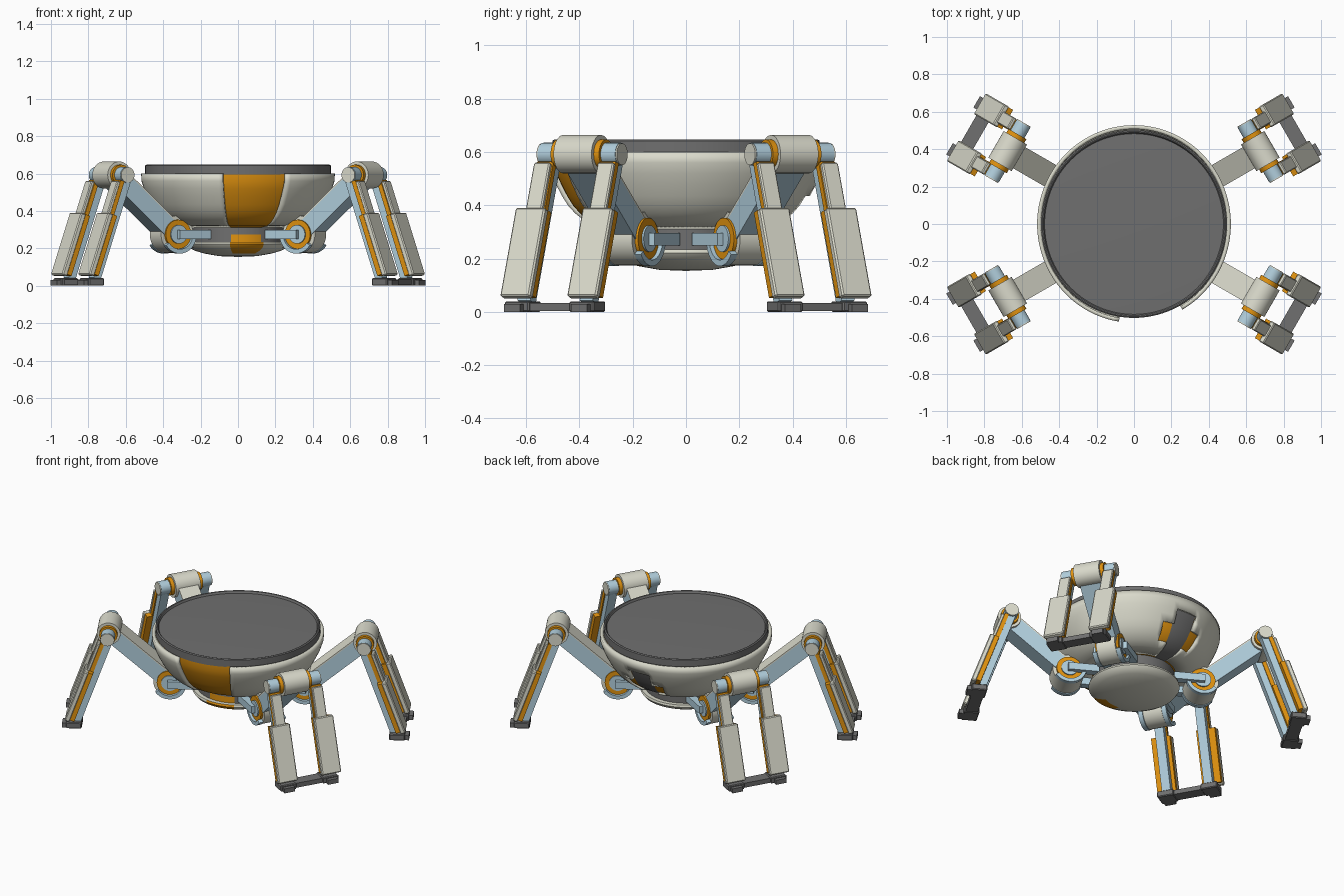
import bpy, bmesh, math
from mathutils import Matrix, Vector

if "Cube" in bpy.data.objects:
    bpy.data.objects.remove(bpy.data.objects["Cube"])

def mat(name, rgb):
    m = bpy.data.materials.new(name)
    m.diffuse_color = (*rgb, 1)
    m.use_nodes = True
    m.node_tree.nodes["Principled BSDF"].inputs["Base Color"].default_value = m.diffuse_color
    return m

WHITE = mat("off_white", (0.70, 0.70, 0.60))
BLUE = mat("pale_blue", (0.44, 0.62, 0.72))
ORANGE = mat("orange", (0.75, 0.29, 0.005))
DARK = mat("dark_grey", (0.16, 0.16, 0.16))

def finish(name, bm, mats, smooth=True):
    me = bpy.data.meshes.new(name)
    bm.to_mesh(me)
    bm.free()
    for m in mats:
        me.materials.append(m)
    ob = bpy.data.objects.new(name, me)
    bpy.context.collection.objects.link(ob)
    if smooth:
        bpy.ops.object.select_all(action='DESELECT')
        ob.select_set(True)
        bpy.context.view_layer.objects.active = ob
        bpy.ops.object.shade_smooth_by_angle(angle=math.radians(30))
    return ob

def revolve(name, profile, mats, index=None, skip=None, n=120):
    """Spin an (r, z) profile running top to bottom; rules get (azimuth, r, z)."""
    bm = bmesh.new()
    rings = []
    for r, z in profile:
        rings.append([bm.verts.new((r * math.cos(2 * math.pi * i / n),
                                    r * math.sin(2 * math.pi * i / n), z)) for i in range(n)])
    for j in range(len(profile) - 1):
        r = (profile[j][0] + profile[j + 1][0]) / 2
        z = (profile[j][1] + profile[j + 1][1]) / 2
        for i in range(n):
            az = (i + 0.5) * 360 / n
            if skip and skip(az, r, z):
                continue
            k = (i + 1) % n
            f = bm.faces.new((rings[j][i], rings[j + 1][i], rings[j + 1][k], rings[j][k]))
            f.material_index = index(az, r, z) if index else 0
    bmesh.ops.remove_doubles(bm, verts=bm.verts, dist=1e-5)
    bmesh.ops.delete(bm, geom=[v for v in bm.verts if not v.link_faces], context='VERTS')
    return finish(name, bm, mats)

# ---------- body ----------
def front_gap(az):
    return 261 < az < 300

def back_window(az, z):
    d = abs(az - 90)
    return (d < 9 and z < 0.53) or (d < 18 and 0.34 < z < 0.435)

bowl = [(0.518, 0.60), (0.516, 0.56), (0.503, 0.52), (0.485, 0.48), (0.462, 0.435),
        (0.44, 0.40), (0.413, 0.37), (0.375, 0.34), (0.33, 0.322), (0.25, 0.312)]

shell = revolve("bowl_shell", bowl, [WHITE],
                skip=lambda az, r, z: front_gap(az) or back_window(az, z))
shell.scale.y = 1.02
sol = shell.modifiers.new("thickness", 'SOLIDIFY')
sol.thickness = 0.02
sol.offset = -1
revolve("inner_bowl", [(0.45, 0.598)] + [(r - 0.017, z - 0.002) for r, z in bowl] + [(0.1, 0.31)],
        [ORANGE, DARK, WHITE],
        index=lambda az, r, z: 1 if abs(az - 90) < 9 else
        (2 if z > 0.59 and not front_gap(az) else 0))

# lid with a shallow rim
lid = revolve("lid", [(0, 0.640), (0.25, 0.638), (0.42, 0.634), (0.478, 0.632), (0.484, 0.645),
                      (0.490, 0.647), (0.497, 0.642), (0.497, 0.595), (0, 0.595)], [DARK])
lid.scale.y = 1.01

# core and bottom cap
revolve("core", [(0, 0.33), (0.245, 0.33), (0.245, 0.275), (0.245, 0.22), (0, 0.22)],
        [DARK, ORANGE], index=lambda az, r, z: int(front_gap(az) and 0.22 < z < 0.26 and r > 0.2))
revolve("bottom_cap", [(0, 0.235), (0.272, 0.235), (0.276, 0.222), (0.262, 0.203), (0.23, 0.187),
                       (0.18, 0.172), (0.1, 0.158), (0, 0.154)], [WHITE, ORANGE],
        index=lambda az, r, z: int(front_gap(az) and r > 0.19))

# ---------- legs ----------
def prism(name, pts, t0, t1, material, az, bevel=0.0):
    """Extrude an (r, z) outline across the leg from t0 to t1, then turn it to azimuth az."""
    bm = bmesh.new()
    f = bm.faces.new([bm.verts.new((r, t0, z)) for r, z in pts])
    ext = bmesh.ops.extrude_face_region(bm, geom=[f])
    bmesh.ops.translate(bm, vec=(0, t1 - t0, 0),
                        verts=[v for v in ext["geom"] if isinstance(v, bmesh.types.BMVert)])
    if bevel:
        bmesh.ops.bevel(bm, geom=bm.edges[:], offset=bevel, segments=1, affect='EDGES')
    bmesh.ops.recalc_face_normals(bm, faces=bm.faces)
    bm.transform(Matrix.Rotation(math.radians(az), 4, 'Z'))
    return finish(name, bm, [material], smooth=len(pts) > 8)

def arc(c, rad, a0, a1, n):
    return [(c[0] + rad * math.cos(math.radians(a0 + (a1 - a0) * i / n)),
             c[1] + rad * math.sin(math.radians(a0 + (a1 - a0) * i / n))) for i in range(n + 1)]

def disc(c, rad, n=32):
    return arc(c, rad, 0, 360, n)[:-1]

def strip(p, q, a0, a1, b0, b1):
    """Box outline along the line p-q: a runs along it, b is offset to the upper/outer side."""
    d = (Vector(q) - Vector(p)).normalized()
    o = Vector((-d.y, d.x))
    return [tuple(Vector(p) + d * a + o * b) for a, b in ((a0, b0), (a1, b0), (a1, b1), (a0, b1))]

def rect(r0, r1, z0, z1):
    return [(r0, z0), (r1, z0), (r1, z1), (r0, z1)]

HIP, KNEE, FOOT = (0.41, 0.275), (0.78, 0.592), (0.98, 0.03)

# hook under the hip joint
hook = arc(HIP, 0.103, 180, 325, 16) + arc(HIP, 0.08, 325, 180, 16)

for leg, az in (("back_right", 30), ("back_left", 150), ("front_left", 210), ("front_right", 330)):
    def part(name, pts, t0, t1, m, bevel=0.0):
        prism(f"{leg}_{name}", pts, t0, t1, m, az, bevel)

    # hip and upper arm
    part("hip_drum", disc(HIP, 0.1), -0.06, 0.06, WHITE)
    part("hip_ring", disc(HIP, 0.078), -0.074, 0.074, ORANGE)
    part("hip_pin", disc(HIP, 0.05), -0.082, 0.082, BLUE)
    part("upper_arm", strip(HIP, KNEE, 0.03, 0.485, -0.052, 0.045), -0.065, 0.065, BLUE)
    part("arm_cover", strip(HIP, KNEE, 0.06, 0.45, 0.045, 0.053), -0.065, 0.065, WHITE)

    # knee
    part("knee_drum", disc(KNEE, 0.072), -0.082, 0.082, WHITE)
    part("knee_ring", disc(KNEE, 0.055), -0.105, 0.105, ORANGE)
    part("knee_axle", disc(KNEE, 0.043), -0.168, 0.168, BLUE)
    part("knee_end", disc(KNEE, 0.041), -0.174, 0.174, WHITE)

    # foot
    part("foot_bar", rect(0.945, 1.02, 0.004, 0.034), -0.14, 0.14, DARK)

    for side, s in (("a", 1), ("b", -1)):
        part(f"hip_hook_{side}", hook, s * 0.062, s * 0.09, BLUE)
        part(f"hip_bar_{side}", rect(0.23, 0.42, 0.25, 0.297), s * 0.06, s * 0.107, BLUE)

        def across(name, pts, w, m, bevel=0.0, c=0.145):
            part(f"{name}_{side}", pts, s * c - w / 2, s * c + w / 2, m, bevel)

        # shin: blue beam, orange liner, white armour
        across("shin_beam", strip(KNEE, FOOT, 0.02, 0.585, -0.035, 0.008), 0.056, BLUE, c=0.135)
        across("upper_liner", strip(KNEE, FOOT, 0.04, 0.26, 0.006, 0.03), 0.07, ORANGE, c=0.135)
        across("upper_plate", strip(KNEE, FOOT, 0.05, 0.24, 0.028, 0.05), 0.07, WHITE, 0.005, 0.138)
        across("lower_liner", strip(KNEE, FOOT, 0.235, 0.575, 0.006, 0.036), 0.12, ORANGE)
        across("lower_plate", strip(KNEE, FOOT, 0.235, 0.588, 0.032, 0.064), 0.128, WHITE, 0.006)
        # foot pads
        across("foot_pad", rect(0.935, 1.03, 0.0, 0.04), 0.105, DARK, 0.005, 0.14)
        across("toe", rect(1.02, 1.055, 0.0, 0.03), 0.07, DARK)
